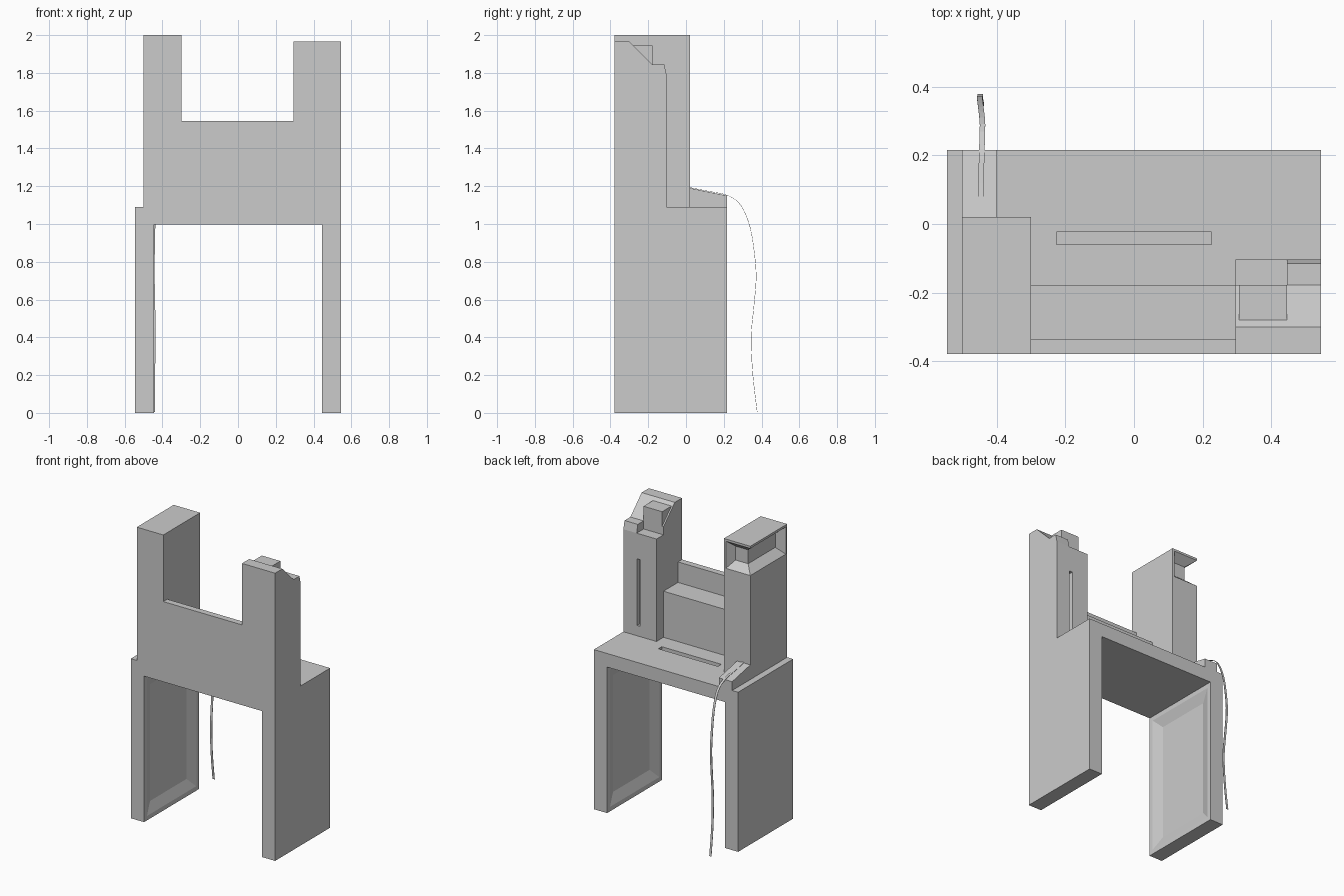
import bpy, bmesh
from mathutils import Vector

if "Cube" in bpy.data.objects:
    bpy.data.objects.remove(bpy.data.objects["Cube"])

FRONT, BACK = -0.378, 0.216


def mesh_object(name, bm):
    bmesh.ops.recalc_face_normals(bm, faces=bm.faces)
    me = bpy.data.meshes.new(name)
    bm.to_mesh(me)
    bm.free()
    ob = bpy.data.objects.new(name, me)
    bpy.context.collection.objects.link(ob)
    return ob


def loft(name, loop_a, loop_b):
    """Closed solid between two matching outlines."""
    bm = bmesh.new()
    a = [bm.verts.new(p) for p in loop_a]
    b = [bm.verts.new(p) for p in loop_b]
    bm.faces.new(a)
    bm.faces.new(b)
    for i in range(len(a)):
        j = (i + 1) % len(a)
        bm.faces.new((a[i], a[j], b[j], b[i]))
    return mesh_object(name, bm)


def rect(axis, at, u0, u1, z0, z1):
    """Upright rectangle facing along x or y."""
    pts = [(u0, z0), (u1, z0), (u1, z1), (u0, z1)]
    return [(at, u, z) if axis == 'x' else (u, at, z) for u, z in pts]


def box(name, x0, x1, y0, y1, z0, z1):
    return loft(name, rect('y', y0, x0, x1, z0, z1), rect('y', y1, x0, x1, z0, z1))


def side_profile(name, x0, x1, yz):
    return loft(name, [(x0, y, z) for y, z in yz], [(x1, y, z) for y, z in yz])


def cut(ob, cutters):
    """Subtract the cutters, bake the result and remove the helpers."""
    for c in cutters:
        c.hide_render = True
        m = ob.modifiers.new("cut", 'BOOLEAN')
        m.operation, m.solver, m.object = 'DIFFERENCE', 'EXACT', c
    dg = bpy.context.evaluated_depsgraph_get()
    baked = bpy.data.meshes.new_from_object(ob.evaluated_get(dg))
    ob.modifiers.clear()
    ob.data = baked
    for c in cutters:
        bpy.data.objects.remove(c)


# Desk: arch of two side panels and a top
arch = [(-0.545, 0), (-0.445, 0), (-0.445, 0.997), (0.445, 0.997),
        (0.445, 0), (0.545, 0), (0.545, 1.09), (-0.545, 1.09)]
desk = loft("desk", [(x, FRONT, z) for x, z in arch], [(x, BACK, z) for x, z in arch])
cutters = [box("slot_cutter", -0.225, 0.225, -0.06, -0.023, 1.065, 1.15)]
# bevelled recesses on the inner side of both legs
for s in (-1, 1):
    cutters.append(loft("panel_cutter",
                        rect('x', s * 0.4449, FRONT + 0.03, BACK - 0.03, 0.03, 0.967),
                        rect('x', s * 0.470, FRONT + 0.10, BACK - 0.10, 0.10, 0.897)))
cut(desk, cutters)

# Wall between the towers, with the lower cabinet behind it
box("front_wall", -0.3, 0.295, FRONT, -0.335, 1.09, 1.545)
box("middle_cabinet", -0.3, 0.295, -0.335, -0.178, 1.09, 1.405)

# Left tower with a bevelled recess wrapping its outer back corner
tower = box("left_tower", -0.5, -0.3, FRONT, 0.02, 1.09, 2.0)
e = 0.2  # overshoot past the corner
cut(tower, [
    loft("back_recess_cutter",
         rect('y', 0.0201, -0.5 - e, -0.315, 1.80, 1.985),
         rect('y', -0.035, -0.5 - e, -0.35, 1.845, 1.94)),
    loft("side_recess_cutter",
         rect('x', -0.5001, FRONT + 0.015, 0.02 + e, 1.80, 1.985),
         rect('x', -0.445, FRONT + 0.05, 0.02 + e, 1.845, 1.94))])

# Right tower with sloped top and a vertical slot in its back
right = side_profile("right_tower", 0.295, 0.545, [
    (FRONT, 1.09), (-0.103, 1.09), (-0.103, 1.79), (-0.178, 1.79),
    (-0.178, 1.845), (-0.3, 1.965), (FRONT, 1.965)])
cut(right, [box("vertical_slot_cutter", 0.418, 0.442, -0.13, -0.05, 1.16, 1.615)])
side_profile("tower_corner_block", 0.445, 0.545, [
    (-0.178, 1.79), (-0.103, 1.79), (-0.115, 1.845), (-0.178, 1.845)])
side_profile("tower_top_box", 0.305, 0.445, [
    (-0.28, 1.945), (-0.178, 1.845), (-0.178, 1.945)])

# Wedge behind the left tower that feeds the paper strip
side_profile("strip_feeder", -0.5, -0.4, [
    (0.02, 1.09), (BACK, 1.09), (BACK, 1.15), (0.02, 1.19)])

# Thin hanging strip: smooth path swept as a ribbon (x centre, y, z)
path = [(-0.445, 0.02, 1.193), (-0.445, 0.12, 1.173), (-0.443, 0.218, 1.152),
        (-0.441, 0.29, 1.10), (-0.446, 0.34, 0.98), (-0.449, 0.365, 0.82),
        (-0.449, 0.371, 0.70), (-0.446, 0.357, 0.54), (-0.444, 0.345, 0.40),
        (-0.447, 0.354, 0.20), (-0.448, 0.377, 0.005)]
pts = [Vector(p) for p in path]
samples = []
for i in range(len(pts) - 1):
    p0, p1, p2, p3 = pts[max(i - 1, 0)], pts[i], pts[i + 1], pts[min(i + 2, len(pts) - 1)]
    for k in range(3):
        t = k / 3
        samples.append(0.5 * (2 * p1 + (p2 - p0) * t + (2 * p0 - 5 * p1 + 4 * p2 - p3) * t * t
                              + (3 * p1 - p0 - 3 * p2 + p3) * t ** 3))
samples.append(pts[-1])
bm = bmesh.new()
half = Vector((0.008, 0, 0))
rows = [(bm.verts.new(p - half), bm.verts.new(p + half)) for p in samples]
for (a, b), (c, d) in zip(rows, rows[1:]):
    bm.faces.new((a, b, d, c))
strip = mesh_object("hanging_strip", bm)
solid = strip.modifiers.new("thickness", 'SOLIDIFY')
solid.thickness, solid.offset = 0.002, 0
